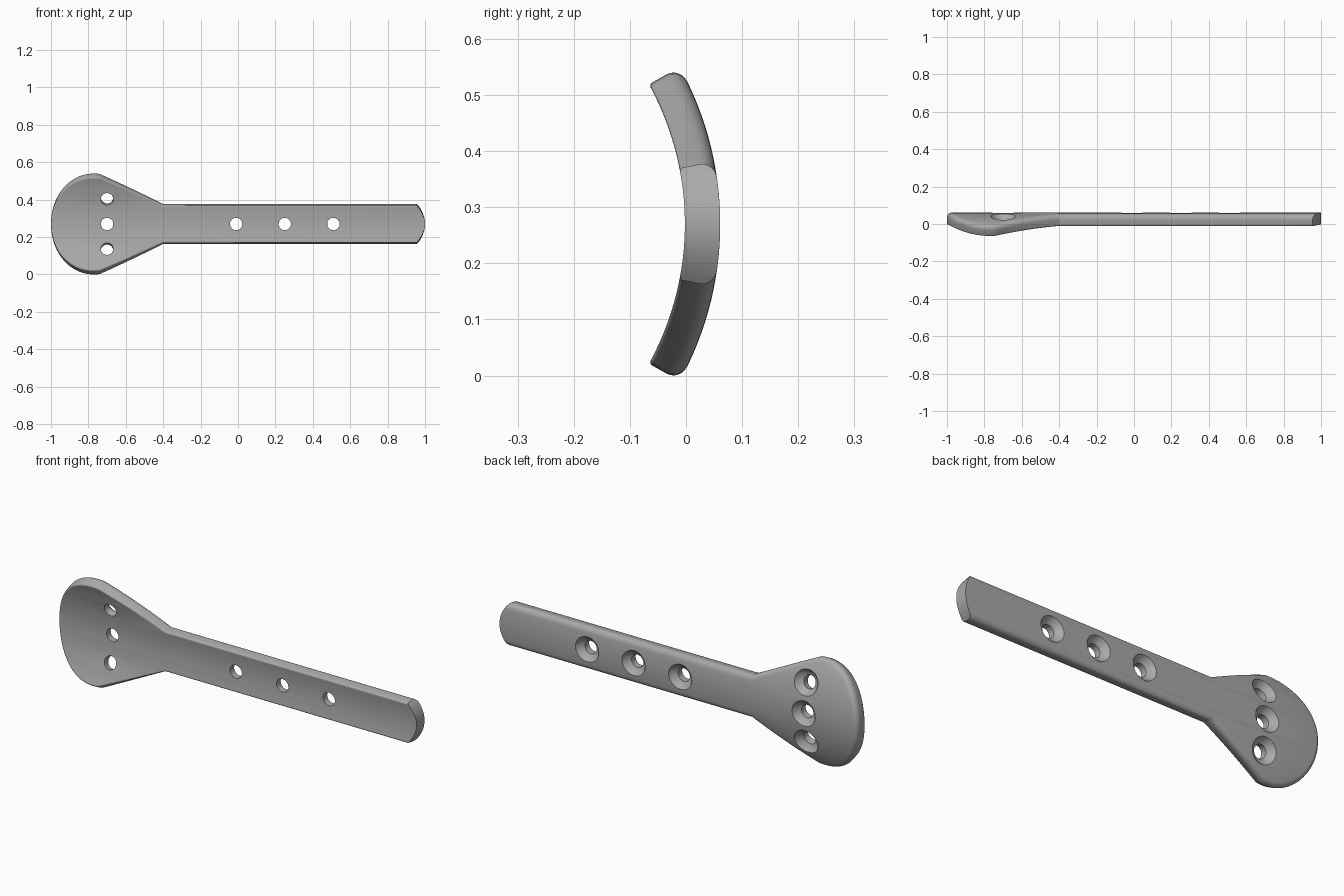
import bpy, bmesh, math

if "Cube" in bpy.data.objects:
    bpy.data.objects.remove(bpy.data.objects["Cube"])

RADIUS = 0.515       # inner bend radius about the long axis
THICK = 0.063
AXIS_Y, AXIS_Z = -0.517, 0.27
NECK_X, HALF_ARM = -0.4, 0.1
HEAD_X, HEAD_A, HEAD_B = -0.77, 0.23, 0.26

steel = bpy.data.materials.new("steel grey")
steel.use_nodes = True
grey = (0.4, 0.4, 0.4, 1)
steel.diffuse_color = grey
steel.node_tree.nodes["Principled BSDF"].inputs["Base Color"].default_value = grey


def make_object(name, bm):
    bmesh.ops.recalc_face_normals(bm, faces=bm.faces)
    mesh = bpy.data.meshes.new(name)
    bm.to_mesh(mesh)
    bm.free()
    obj = bpy.data.objects.new(name, mesh)
    bpy.context.collection.objects.link(obj)
    mesh.materials.append(steel)
    return obj


def outline():
    """Flat paddle outline: straight arm flaring into a rounded head."""
    pts = [(1, -HALF_ARM), (1, HALF_ARM), (NECK_X, HALF_ARM)]
    steps = 44
    for i in range(steps + 1):
        a = math.radians(82 + 196 * i / steps)
        pts.append((HEAD_X + HEAD_A * math.cos(a), HEAD_B * math.sin(a)))
    return pts + [(NECK_X, -HALF_ARM)]


def make_plate():
    bm = bmesh.new()
    base = bm.faces.new([bm.verts.new((x, s, 0)) for x, s in outline()])
    ext = bmesh.ops.extrude_face_region(bm, geom=[base], use_keep_orig=True)
    for v in ext["geom"]:
        if isinstance(v, bmesh.types.BMVert):
            v.co.z = THICK
    bmesh.ops.recalc_face_normals(bm, faces=bm.faces)

    # Large rounding on the convex side, slight rounding on the other; square arm end
    for level, width, segs in ((THICK, 0.026, 6), (0, 0.007, 4)):
        rim = [e for e in bm.edges
               if all(abs(v.co.z - level) < 1e-5 for v in e.verts)
               and not all(v.co.x > 0.999 for v in e.verts)]
        bmesh.ops.bevel(bm, geom=rim, offset=width, segments=segs,
                        profile=0.5, affect='EDGES')

    # Slice into lengthwise strips so the plate can be bent
    strips = 28
    for i in range(strips):
        s = 0.0187 * (i + 0.5 - strips / 2)
        bmesh.ops.bisect_plane(bm, geom=bm.verts[:] + bm.edges[:] + bm.faces[:],
                               dist=1e-6, plane_co=(0, s, 0), plane_no=(0, 1, 0))

    # Bow the arm end, then bend across the width
    for v in bm.verts:
        x, s, t = v.co
        if x > 0.999:
            x -= 0.045 * (s / HALF_ARM) ** 2
        a = s / RADIUS
        v.co = (x, AXIS_Y + (RADIUS + t) * math.cos(a),
                AXIS_Z + (RADIUS + t) * math.sin(a))
    return make_object("bone_plate", bm)


def make_cutter(x, angle):
    """Drill with a spherical countersink, pointing along the bend radius."""
    profile = [(0.033, -0.06)]
    for i in range(9):
        a = math.radians(26 + 64 * i / 8)
        profile.append((0.075 * math.sin(a), 0.1 - 0.075 * math.cos(a)))
    bm = bmesh.new()
    count = 40
    rings = []
    for r, t in profile:
        ring = []
        for k in range(count):
            b = 2 * math.pi * (k + 0.37) / count
            d, side = RADIUS + t, r * math.sin(b)
            ring.append(bm.verts.new((
                x + r * math.cos(b),
                AXIS_Y + d * math.cos(angle) - side * math.sin(angle),
                AXIS_Z + d * math.sin(angle) + side * math.cos(angle))))
        rings.append(ring)
    for low, high in zip(rings, rings[1:]):
        for k in range(count):
            n = (k + 1) % count
            bm.faces.new((low[k], low[n], high[n], high[k]))
    bm.faces.new(rings[0])
    bm.faces.new(rings[-1])
    cutter = make_object("hole_cutter", bm)
    cutter.hide_render = True
    return cutter


plate = make_plate()

# Three holes along the arm, three fanned across the head
holes = [(x, 0) for x in (-0.01, 0.25, 0.51)]
holes += [(-0.7, a) for a in (-0.262, 0, 0.262)]
cutters = [make_cutter(x, a) for x, a in holes]
for cutter in cutters:
    mod = plate.modifiers.new("hole", 'BOOLEAN')
    mod.operation = 'DIFFERENCE'
    mod.solver = 'EXACT'
    mod.object = cutter

# Apply the cuts and discard the cutters
bpy.context.view_layer.update()
cut = bpy.data.meshes.new_from_object(
    plate.evaluated_get(bpy.context.evaluated_depsgraph_get()))
plate.modifiers.clear()
plate.data = cut
for cutter in cutters:
    bpy.data.objects.remove(cutter)

bpy.ops.object.select_all(action='DESELECT')
plate.select_set(True)
bpy.context.view_layer.objects.active = plate
bpy.ops.object.shade_smooth_by_angle(angle=math.radians(23))
